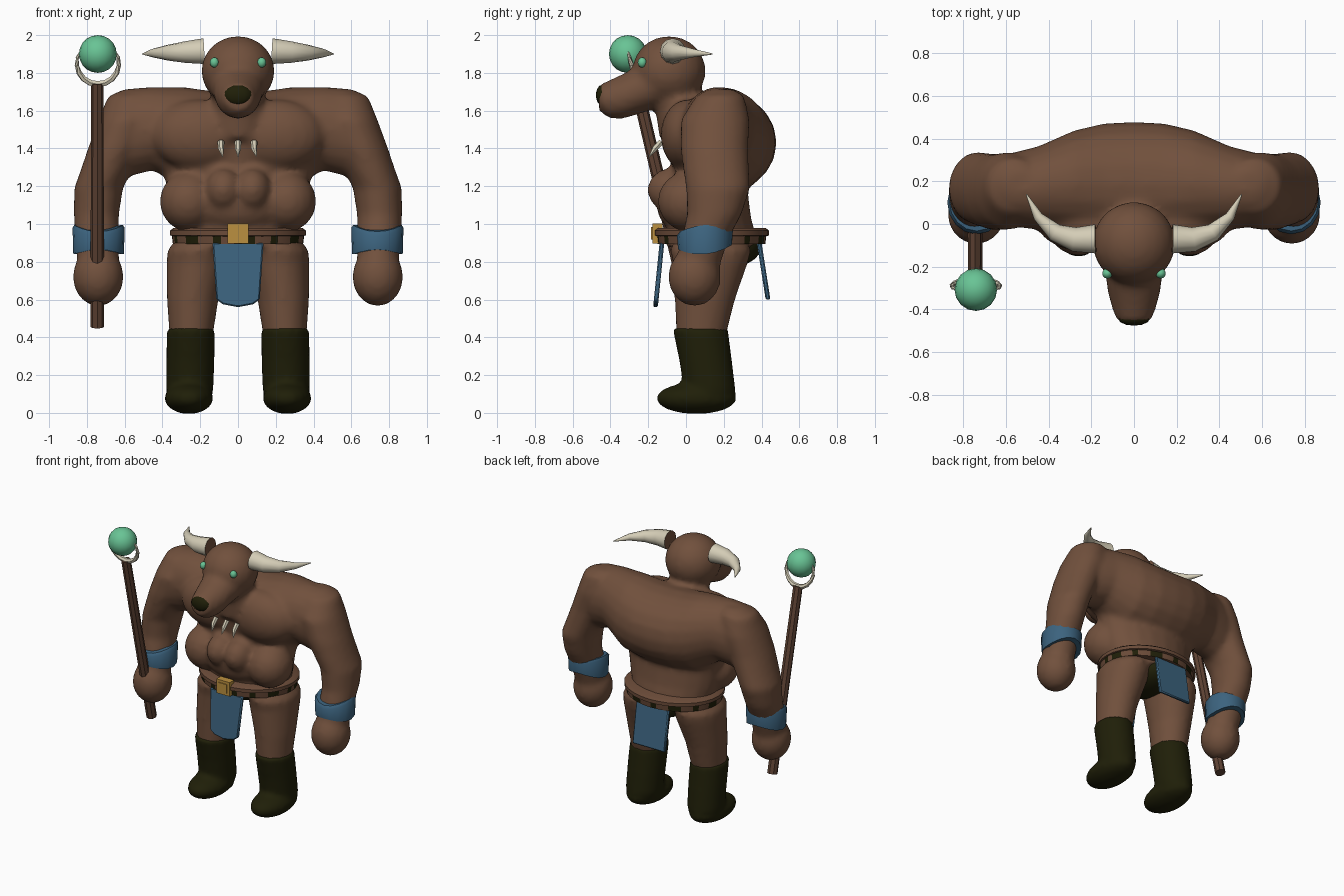
import bpy, bmesh, math
from mathutils import Vector, Matrix

if "Cube" in bpy.data.objects:
    bpy.data.objects.remove(bpy.data.objects["Cube"], do_unlink=True)


def material(name, r, g, b):
    m = bpy.data.materials.new(name)
    m.use_nodes = True
    m.diffuse_color = (r, g, b, 1)
    bsdf = m.node_tree.nodes["Principled BSDF"]
    bsdf.inputs["Base Color"].default_value = (r, g, b, 1)
    bsdf.inputs["Roughness"].default_value = 0.8
    return m


HIDE = material("brown hide", .165, .081, .046)
BOOT = material("dark olive", .014, .0135, .0025)
BLUE = material("blue cloth", .045, .125, .21)
GOLD = material("gold", .5, .28, .05)
JADE = material("jade green", .14, .55, .3)
BONE = material("bone", .66, .61, .47)
WOOD = material("dark wood", .115, .056, .034)
BELT = material("belt leather", .145, .07, .04)


def ellipsoid(bm, center, radii, u=20, v=12):
    mat = Matrix.Translation(center) @ Matrix.Diagonal((*radii, 1))
    bmesh.ops.create_uvsphere(bm, u_segments=u, v_segments=v, radius=1, matrix=mat)


def skin(bm, rings):
    """Bridge vertex rings and cap both ends."""
    for a, b in zip(rings, rings[1:]):
        n = len(a)
        for k in range(n):
            bm.faces.new((a[k], a[(k + 1) % n], b[(k + 1) % n], b[k]))
    bm.faces.new(rings[-1])
    return bm.faces.new(rings[0][::-1])


def loft(bm, stations, axis="z", n=20):
    """Ellipses (cx, cy, cz, r1, r2) lying across one world axis."""
    i, j = {"x": (1, 2), "y": (0, 2), "z": (0, 1)}[axis]
    rings = []
    for *c, r1, r2 in stations:
        ring = []
        for k in range(n):
            t = math.tau * k / n
            p = Vector(c)
            p[i] += r1 * math.cos(t)
            p[j] += r2 * math.sin(t)
            ring.append(bm.verts.new(p))
        rings.append(ring)
    skin(bm, rings)


def tube(bm, path, n=12):
    """Round tube through (x, y, z, radius) points; returns the starting cap."""
    pts = [Vector(p[:3]) for p in path]
    rings = []
    for k, p in enumerate(pts):
        d = pts[min(k + 1, len(pts) - 1)] - pts[max(k - 1, 0)]
        q = d.to_track_quat("Z", "Y")
        r = path[k][3]
        rings.append([bm.verts.new(p + q @ Vector((r * math.cos(math.tau * s / n),
                      r * math.sin(math.tau * s / n), 0))) for s in range(n)])
    return skin(bm, rings)


def finish(name, bm, *mats, blend=0, angle=40):
    bmesh.ops.recalc_face_normals(bm, faces=bm.faces)
    mesh = bpy.data.meshes.new(name)
    bm.to_mesh(mesh)
    bm.free()
    ob = bpy.data.objects.new(name, mesh)
    bpy.context.collection.objects.link(ob)
    for m in mats:
        mesh.materials.append(m)
    bpy.ops.object.select_all(action="DESELECT")
    ob.select_set(True)
    bpy.context.view_layer.objects.active = ob
    bpy.ops.object.shade_smooth_by_angle(angle=math.radians(angle))
    if blend:
        rm = ob.modifiers.new("fuse", "REMESH")
        rm.mode, rm.voxel_size, rm.use_smooth_shade = "VOXEL", .02, True
        sm = ob.modifiers.new("soften", "SMOOTH")
        sm.factor, sm.iterations = .5, blend
    return ob


SIDES = (("left", 1), ("right", -1))

# Body: torso, head, arms and legs fused into one skin
bm = bmesh.new()
half = [(.14, .19, 1.435, .283, .27), (.28, .19, 1.455, .25, .27), (.45, .17, 1.505, .195, .222),
        (.57, .16, 1.485, .175, .232), (.66, .16, 1.46, .13, .19)]
loft(bm, [(-x, *r) for x, *r in half[::-1]] + [(0, .19, 1.43, .29, .27)] + half, "x")
loft(bm, [(0, .13, .88, .31, .24), (0, .13, .98, .325, .23), (0, .12, 1.03, .345, .225),
          (0, .12, 1.15, .365, .21), (0, .12, 1.35, .42, .2)])
loft(bm, [(0, .03, 1.45, .17, .17), (0, -.04, 1.62, .14, .125), (0, -.06, 1.78, .15, .13)])
ellipsoid(bm, (0, -.09, 1.81), (.195, .195, .185))
loft(bm, [(0, -.12, 1.77, .165, .15), (0, -.24, 1.715, .135, .13), (0, -.33, 1.677, .122, .12),
          (0, -.41, 1.66, .098, .1), (0, -.46, 1.668, .078, .07)], "y")
ellipsoid(bm, (0, -.03, 1.1), (.24, .125, .14))
for _, s in SIDES:
    ellipsoid(bm, (s * .2, .01, 1.47), (.26, .145, .19))
    ellipsoid(bm, (s * .26, .015, 1.12), (.155, .165, .16))
    ellipsoid(bm, (s * .075, -.08, 1.18), (.1, .125, .115))
    loft(bm, [(s * .53, .19, 1.715, .07, .06), (s * .56, .18, 1.675, .13, .13),
              (s * .59, .155, 1.55, .15, .183), (s * .65, .15, 1.4, .145, .18),
              (s * .7, .16, 1.28, .135, .175), (s * .738, .17, 1.19, .13, .17),
              (s * .75, .15, 1.05, .12, .145),
              (s * .745, .1, .92, .117, .125), (s * .74, .06, .78, .11, .12)])
    ellipsoid(bm, (s * .74, .045, .72), (.135, .14, .155))
    loft(bm, [(s * .185, .13, .93, .135, .18), (s * .195, .13, .9, .148, .2),
              (s * .21, .13, .86, .165, .215), (s * .215, .13, .8, .163, .2),
              (s * .24, .1, .6, .137, .16), (s * .25, .075, .36, .11, .125)])
finish("body", bm, HIDE, blend=5)

# Boots
for side, s in SIDES:
    bm = bmesh.new()
    loft(bm, [(s * .25, .075, .45, .128, .147), (s * .252, .105, .27, .128, .14),
              (s * .255, .125, .12, .125, .138), (s * .255, .125, .03, .1, .11)])
    ellipsoid(bm, (s * .26, .055, .077), (.13, .215, .083))
    finish(side + "_boot", bm, BOOT, blend=3)

# Briefs
bm = bmesh.new()
ellipsoid(bm, (0, .17, .87), (.17, .225, .11))
finish("briefs", bm, BOOT)

# Belt: upper rim and a lower band with dark patches
bm = bmesh.new()
loft(bm, [(0, .135, .935, .345, .29), (0, .135, .94, .36, .305),
          (0, .135, .965, .36, .305), (0, .135, .98, .34, .285)], n=32)
finish("belt_rim", bm, BELT)
bm = bmesh.new()
loft(bm, [(0, .135, .895, .345, .285), (0, .135, .938, .35, .29)], n=48)
for k, f in enumerate(bm.faces):
    f.material_index = int(len(f.verts) == 4 and k % 7 in (1, 2, 5))
finish("belt_band", bm, BELT, BOOT)

# Buckle
bm = bmesh.new()
for w, y0, y1 in ((.055, -.178, -.125), (.035, -.184, -.17)):
    mat = Matrix.Translation((0, (y0 + y1) / 2, .95)) @ Matrix.Diagonal((2 * w, y1 - y0, 1.9 * w, 1))
    bmesh.ops.create_cube(bm, size=1, matrix=mat)
finish("belt_buckle", bm, GOLD)


def cloth(name, outline, y_top, y_low, thick):
    """Hanging panel that leans away from the body."""
    bm = bmesh.new()
    rings = []
    for off in (0, thick):
        rings.append([bm.verts.new((x, y_top + (y_low - y_top) * (.9 - z) / .32 + off, z))
                      for x, z in outline])
    skin(bm, rings)
    ob = finish(name, bm, BLUE, angle=20)
    bev = ob.modifiers.new("edge", "BEVEL")
    bev.width, bev.segments = .007, 1


cloth("front_cloth", [(-.135, .9), (.135, .9), (.115, .6), (.08, .575), (0, .56),
                      (-.08, .575), (-.115, .6)], -.14, -.172, .025)
cloth("back_cloth", [(-.135, .9), (.135, .9), (.135, .6), (-.135, .6)], .375, .425, .025)

for side, s in SIDES:
    # Wrist guards, tallest mid-arm, pinched front and back
    bm = bmesh.new()
    loft(bm, [(s * .738, .1, .84, .134, .142), (s * .738, .1, .95, .138, .148),
              (s * .738, .105, .965, .128, .138)], n=16)
    for v in bm.verts:
        t = (v.co.y - .1) / .148
        v.co.z += .012 * t + (.03 * (1 - t * t) if v.co.z > .9 else .04 * t * t)
    finish(side + "_wrist_guard", bm, BLUE)

    # Horns, with hide on the root
    bm = bmesh.new()
    root = tube(bm, [(s * .18, -.07, 1.915, .068), (s * .28, -.072, 1.91, .057),
                     (s * .37, -.04, 1.907, .042), (s * .45, .035, 1.905, .023),
                     (s * .505, .14, 1.9, .003)])
    root.material_index = 1
    finish(side + "_horn", bm, BONE, HIDE)

    # Eyes
    bm = bmesh.new()
    ellipsoid(bm, (s * .125, -.232, 1.855), (.024, .024, .027), 12, 8)
    finish(side + "_eye", bm, JADE)

# Nose
bm = bmesh.new()
ellipsoid(bm, (0, -.445, 1.682), (.074, .032, .054), 12, 8)
finish("nose", bm, BOOT)

# Chest fangs
bm = bmesh.new()
for x, lean in ((-.09, .008), (0, 0), (.085, .012)):
    tube(bm, [(x, -.13, 1.435, .018), (x, -.165, 1.4, .016), (x + lean, -.195, 1.355, .002)], 6)
finish("chest_fangs", bm, BONE)

# Staff: shaft, open claw ring and orb
bm = bmesh.new()
tube(bm, [(-.745, .04, .455, .036), (-.745, -.265, 1.745, .033)], 8)
finish("staff_shaft", bm, WOOD, angle=30)
bm = bmesh.new()
claw = []
for k in range(13):
    t = math.radians(-90 + (k - 6) * 21)
    z = .112 * math.sin(t)
    claw.append((-.742 + .112 * math.cos(t), -.292 - .24 * z, 1.852 + z,
                 .003 + .016 * (1 - abs(k - 6) / 6) ** .5))
tube(bm, claw, 6)
finish("staff_claw", bm, BONE)
bm = bmesh.new()
ellipsoid(bm, (-.742, -.308, 1.9), (.1, .1, .1), 16, 10)
finish("staff_orb", bm, JADE)
